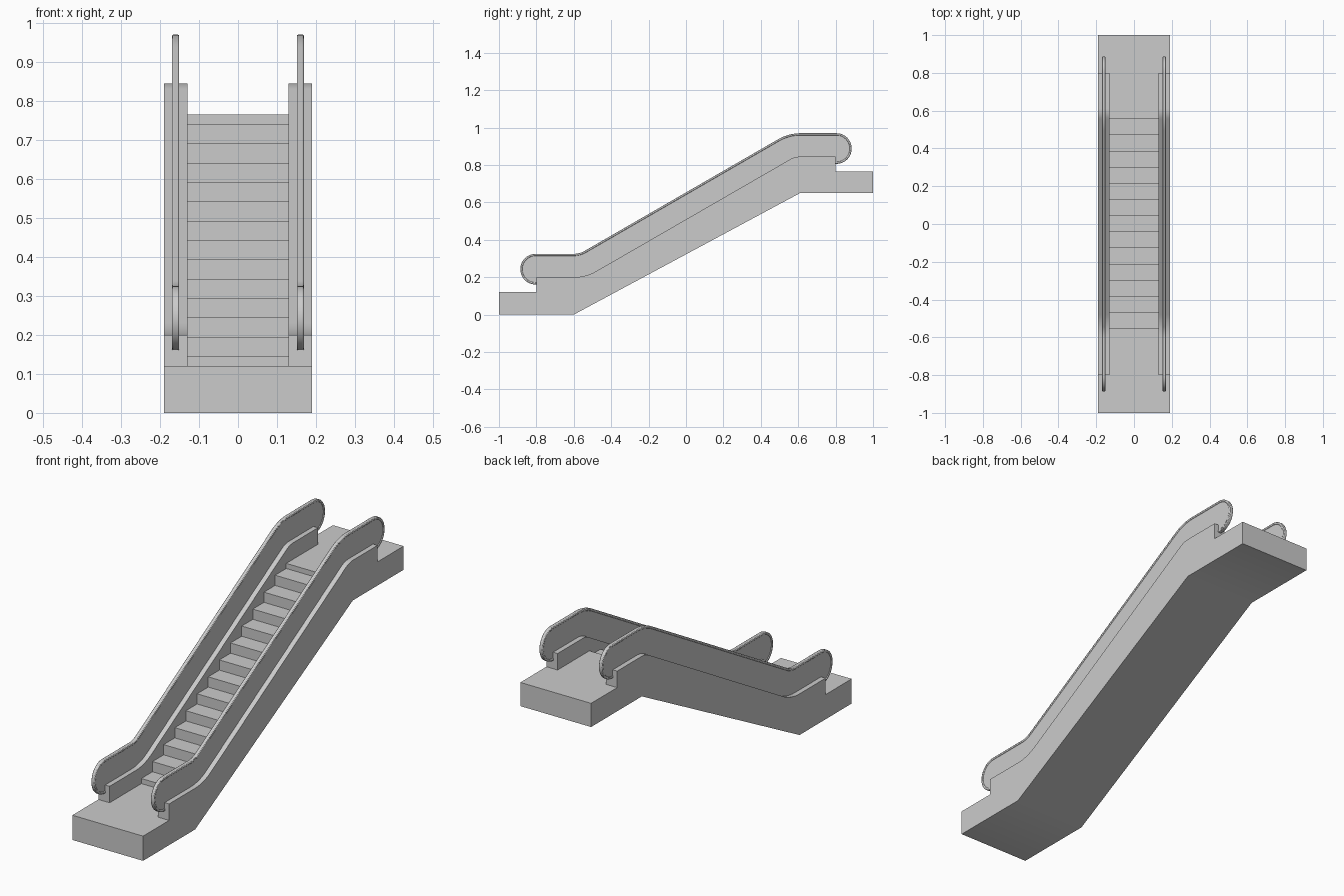
import bpy, bmesh
from math import sin, cos, radians

if "Cube" in bpy.data.objects:
    bpy.data.objects.remove(bpy.data.objects["Cube"])

W, INNER = 0.19, 0.13          # half width of truss, half width of step lane
RAIL_X = 0.16                  # centre of each balustrade


def arc(cy, cz, r, a0, a1, n):
    return [(cy + r * cos(radians(a0 + (a1 - a0) * i / n)),
             cz + r * sin(radians(a0 + (a1 - a0) * i / n))) for i in range(n + 1)]


def bends(d):
    # the two 30 degree bends, d below the handrail's top line
    return (arc(-0.60, 0.44, 0.115 + d, 270, 300, 8)
            + arc(0.613, 0.73, 0.24 - d, 120, 90, 8))


def rail_path(d):
    # handrail line with its rounded ends, inset by d
    r = 0.082 - d
    return ([(-0.79, 0.243 - r)] + arc(-0.804, 0.243, r, 270, 90, 20) + bends(d)
            + arc(0.804, 0.888, r, 90, -90, 20) + [(0.79, 0.888 - r)])


def cap(bm, pts, x):
    bm.faces.new([bm.verts.new((x, y, z)) for y, z in pts])


def strip(bm, pts, x0, x1):
    for (y0, z0), (y1, z1) in zip(pts, pts[1:]):
        bm.faces.new([bm.verts.new(c) for c in
                      ((x0, y0, z0), (x1, y0, z0), (x1, y1, z1), (x0, y1, z1))])


def finish(bm, name):
    bmesh.ops.remove_doubles(bm, verts=bm.verts, dist=1e-5)
    bmesh.ops.recalc_face_normals(bm, faces=bm.faces)
    me = bpy.data.meshes.new(name)
    bm.to_mesh(me)
    bm.free()
    ob = bpy.data.objects.new(name, me)
    bpy.context.collection.objects.link(ob)
    bpy.ops.object.select_all(action='DESELECT')
    ob.select_set(True)
    bpy.context.view_layer.objects.active = ob
    bpy.ops.object.shade_smooth_by_angle(angle=radians(30))
    return ob


def mirrored_prism(name, pts, half):
    bm = bmesh.new()
    for x in (RAIL_X - half, RAIL_X + half):
        cap(bm, pts, x)
    strip(bm, pts + pts[:1], RAIL_X - half, RAIL_X + half)
    ob = finish(bm, name)
    ob.modifiers.new("mirror", 'MIRROR')
    return ob


# Stair line: half-height first and last risers
LOW, HIGH, N = 0.12, 0.765, 14
rise, run = (HIGH - LOW) / (N - 1), 1.112 / (N - 1)
steps, z = [(-0.8, LOW)], LOW
for i in range(N):
    y = -0.556 + i * run
    steps.append((y, z))
    z += rise / 2 if i in (0, N - 1) else rise
    steps.append((y, z))
steps.append((0.8, HIGH))

# Truss body with landings, steps and side skirts
skirt = [(-0.8, LOW), (-0.8, 0.2)] + bends(0.125) + [(0.8, 0.845), (0.8, HIGH)]
under = [(0.8, HIGH), (1, HIGH), (1, 0.65), (0.61, 0.65), (-0.6, 0), (-1, 0),
         (-1, LOW), (-0.8, LOW)]
bm = bmesh.new()
strip(bm, under, -W, W)
strip(bm, steps, -INNER, INNER)
for s in (-1, 1):
    strip(bm, skirt, s * INNER, s * W)
    cap(bm, skirt + under[1:-1], s * W)
    cap(bm, skirt + steps[-2:0:-1], s * INNER)
finish(bm, "truss_and_steps")

# Balustrade panels, seated slightly into the skirts
mirrored_prism("balustrade_panels", rail_path(0.008) + bends(0.13)[::-1], 0.006)

# Handrails wrapping the panel edges
rail = mirrored_prism("handrails", rail_path(0) + rail_path(0.011)[::-1], 0.009)
bev = rail.modifiers.new("soft_edges", 'BEVEL')
bev.width, bev.segments = 0.003, 2
bev.limit_method, bev.angle_limit = 'ANGLE', radians(60)
